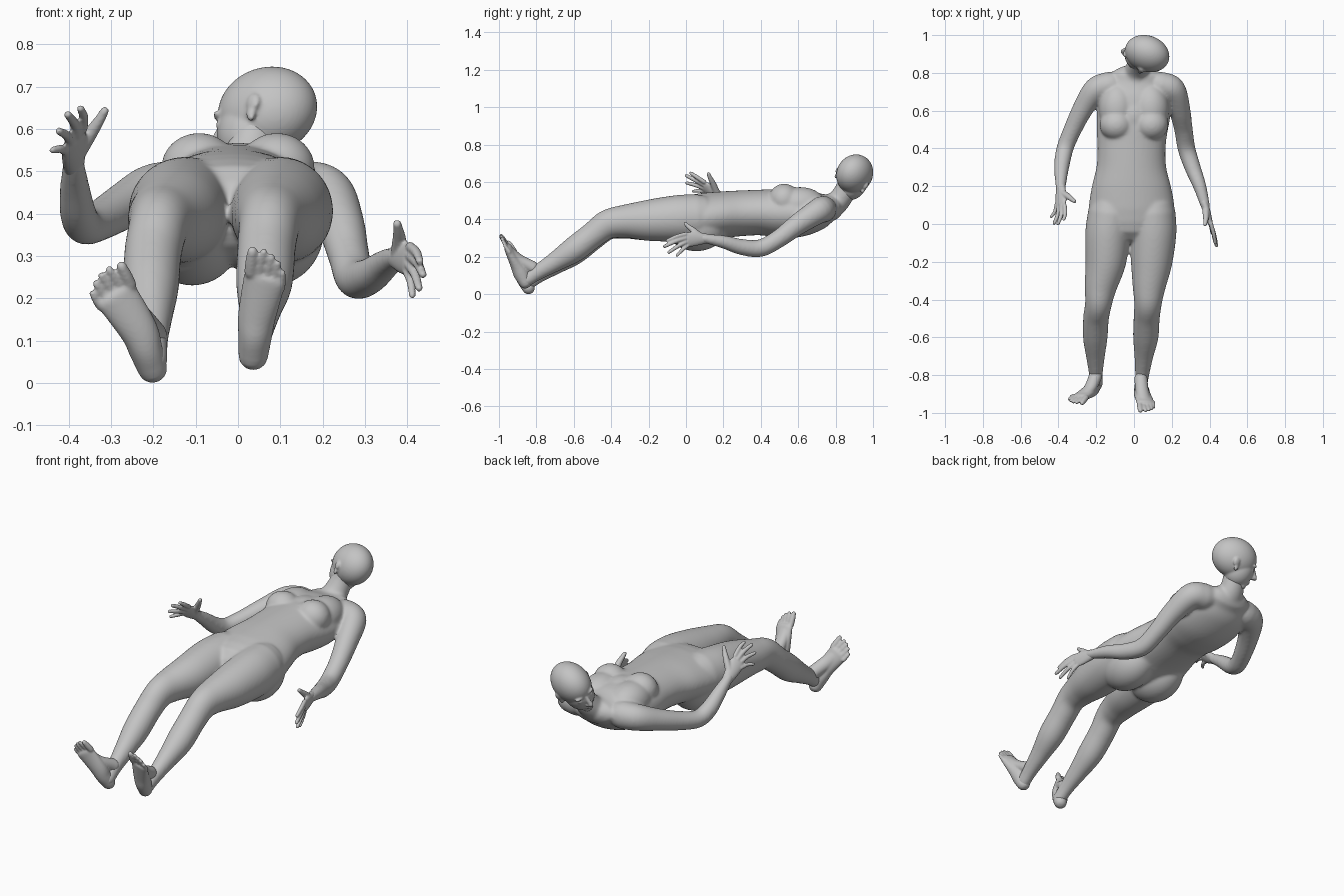
import bpy, bmesh, math
from mathutils import Vector, Matrix

if "Cube" in bpy.data.objects:
    bpy.data.objects.remove(bpy.data.objects["Cube"], do_unlink=True)

grey = bpy.data.materials.new("plain grey")
grey.use_nodes = True
grey.diffuse_color = (0.55, 0.55, 0.55, 1)
grey.node_tree.nodes["Principled BSDF"].inputs["Base Color"].default_value = (0.55, 0.55, 0.55, 1)

bm = bmesh.new()
SIDES = 40


def smooth_path(keys, steps=6):
    """Catmull-Rom through keys of (x, y, z, half width, half height)."""
    k = [Vector(p) for p in keys]
    k = [k[0] * 2 - k[1]] + k + [k[-1] * 2 - k[-2]]
    out = []
    for i in range(1, len(k) - 2):
        a, b, c, d = k[i - 1:i + 3]
        for s in range(steps):
            t = s / steps
            out.append((b * 2 + (c - a) * t + (a * 2 - b * 5 + c * 4 - d) * t * t
                        + (b * 3 - a - c * 3 + d) * t ** 3) * 0.5)
    return out + [k[-2]]


def loft(keys, across=(1, 0, 0)):
    """Closed tube of elliptical rings with rounded ends."""
    keys = [tuple(p) + (p[3],) if len(p) == 4 else tuple(p) for p in keys]
    path = smooth_path(keys)
    pos = [Vector(p[:3]) for p in path]
    n = len(path)
    rings = []
    for i, p in enumerate(path):
        t = (pos[min(i + 1, n - 1)] - pos[max(i - 1, 0)]).normalized()
        rings.append((pos[i], t, p[3], p[4]))

    def cap(ring, sign, stops):
        c, t, w, h = ring
        return [(c + t * sign * min(w, h) * s, t, w * math.sqrt(1 - s * s),
                 h * math.sqrt(1 - s * s)) for s in stops]

    rings = cap(rings[0], -1, (0.95, 0.8, 0.45)) + rings + cap(rings[-1], 1, (0.45, 0.8, 0.95))
    loops = []
    for c, t, w, h in rings:
        side = Vector(across)
        side = (side - t * side.dot(t)).normalized()
        up = side.cross(t)
        loops.append([bm.verts.new(c + side * w * math.cos(a) + up * h * math.sin(a))
                      for a in (2 * math.pi * j / SIDES for j in range(SIDES))])
    faces = [bm.faces.new(loops[0]), bm.faces.new(loops[-1])]
    for a, b in zip(loops, loops[1:]):
        for j in range(SIDES):
            m = (j + 1) % SIDES
            faces.append(bm.faces.new((a[j], a[m], b[m], b[j])))
    bmesh.ops.recalc_face_normals(bm, faces=faces)


def ball(centre, radii, frame=Matrix.Identity(4)):
    m = frame @ Matrix.Translation(centre) @ Matrix.Diagonal((*radii, 1))
    bmesh.ops.create_uvsphere(bm, u_segments=48, v_segments=32, radius=1, matrix=m)


def digits(first, last, tips, radius, bend):
    """Fingers or toes spread evenly between two knuckles."""
    a, b, bend = Vector(first), Vector(last), Vector(bend)
    for i, tip in enumerate(tips):
        base = a.lerp(b, i / (len(tips) - 1))
        tip = Vector(tip)
        mid = (base + tip) / 2 + bend
        r = radius[i]
        loft([(*base, r * 1.1), (*mid, r * 1.05), (*tip, r * 0.85)], across=(0.6, 0.1, 0.7))


def fuse(name, voxel, iterations):
    """Turn the parts gathered so far into one smooth skin."""
    mesh = bpy.data.meshes.new(name)
    bm.to_mesh(mesh)
    bm.clear()
    mesh.materials.append(grey)
    obj = bpy.data.objects.new(name, mesh)
    bpy.context.collection.objects.link(obj)
    remesh = obj.modifiers.new("fuse", 'REMESH')
    remesh.mode = 'VOXEL'
    remesh.voxel_size = voxel
    remesh.use_smooth_shade = True
    soften = obj.modifiers.new("soften", 'SMOOTH')
    soften.factor = 0.5
    soften.iterations = iterations


# Torso from crotch to collar, then neck
loft([(-0.013, 0.02, 0.405, 0.225, 0.125),
      (-0.013, 0.10, 0.41, 0.226, 0.132), (-0.014, 0.20, 0.425, 0.209, 0.125),
      (-0.014, 0.30, 0.433, 0.185, 0.122), (-0.013, 0.40, 0.437, 0.18, 0.122),
      (-0.01, 0.50, 0.433, 0.188, 0.13), (0, 0.60, 0.433, 0.194, 0.128),
      (0.01, 0.70, 0.445, 0.18, 0.106), (0.015, 0.77, 0.462, 0.14, 0.072)])
loft([(0.01, 0.72, 0.45, 0.10, 0.08), (0.015, 0.80, 0.485, 0.072, 0.064),
      (0.03, 0.85, 0.55, 0.058), (0.05, 0.885, 0.63, 0.057)])
ball((0, 0.57, 0.48), (0.10, 0.12, 0.088))
for s in (-1, 1):
    # Breasts, upper chest and buttocks
    ball((s * 0.092, 0.525, 0.507), (0.09, 0.083, 0.084))
    ball((s * 0.088, 0.61, 0.48), (0.098, 0.135, 0.093))
    ball((-0.013 + s * 0.095, 0.055, 0.365), (0.122, 0.165, 0.135))

# Legs
loft([(-0.123, 0.06, 0.41, 0.12, 0.125), (-0.138, -0.05, 0.405, 0.12, 0.124),
      (-0.15, -0.2, 0.395, 0.108, 0.11), (-0.176, -0.33, 0.385, 0.086, 0.088),
      (-0.188, -0.42, 0.368, 0.071, 0.078), (-0.201, -0.5, 0.305, 0.068, 0.07),
      (-0.205, -0.6, 0.225, 0.065, 0.069), (-0.204, -0.7, 0.158, 0.05, 0.053),
      (-0.202, -0.79, 0.10, 0.037, 0.041), (-0.20, -0.85, 0.055, 0.034, 0.036)])
loft([(0.10, 0.06, 0.41, 0.12, 0.125), (0.103, -0.05, 0.405, 0.121, 0.124),
      (0.093, -0.2, 0.395, 0.11, 0.11), (0.08, -0.33, 0.39, 0.088, 0.088),
      (0.074, -0.42, 0.373, 0.073, 0.078), (0.067, -0.5, 0.315, 0.069, 0.07),
      (0.062, -0.6, 0.238, 0.067, 0.069), (0.052, -0.7, 0.173, 0.05, 0.053),
      (0.043, -0.8, 0.112, 0.037, 0.041), (0.037, -0.86, 0.07, 0.033, 0.036)])

# Arms
loft([(-0.13, 0.735, 0.455, 0.072), (-0.20, 0.71, 0.45, 0.068), (-0.265, 0.62, 0.42, 0.056),
      (-0.325, 0.50, 0.385, 0.048), (-0.362, 0.41, 0.372, 0.045), (-0.378, 0.34, 0.402, 0.043),
      (-0.386, 0.26, 0.465, 0.035), (-0.388, 0.19, 0.515, 0.026),
      (-0.388, 0.165, 0.532, 0.024, 0.016)], across=(0.8, 0, 0.6))
loft([(0.14, 0.735, 0.455, 0.072), (0.205, 0.71, 0.445, 0.068), (0.242, 0.6, 0.375, 0.057),
      (0.262, 0.5, 0.30, 0.049), (0.278, 0.40, 0.247, 0.047), (0.31, 0.30, 0.252, 0.043),
      (0.348, 0.2, 0.28, 0.035), (0.376, 0.1, 0.298, 0.025),
      (0.384, 0.072, 0.298, 0.024, 0.016)], across=(0.2, 0, 1))
fuse("body", 0.007, 16)

# Feet: heel, instep and ball, then toes from big to small
for heel, mid, ball_of_foot, across in (
        ((-0.202, -0.842, 0.034), (-0.235, -0.885, 0.125), (-0.287, -0.918, 0.205), (0.7, 0, 0.6)),
        ((0.036, -0.86, 0.064), (0.045, -0.905, 0.16), (0.063, -0.95, 0.245), (0.9, 0, -0.45))):
    loft([(*heel, 0.035, 0.034), (*Vector(heel).lerp(Vector(mid), 0.5), 0.04, 0.041),
          (*mid, 0.045, 0.035), (*ball_of_foot, 0.051, 0.021)], across)
    loft([(*(Vector(heel) + Vector((0, 0.04, 0.078))), 0.035),
          (*(Vector(mid) + Vector((0, 0.012, 0.025))), 0.035, 0.029),
          (*ball_of_foot, 0.035, 0.018)], across)
TOES = (0.014, 0.0105, 0.0105, 0.01, 0.0095)
digits((-0.255, -0.92, 0.232), (-0.325, -0.91, 0.18),
       [(-0.275, -0.948, 0.276), (-0.304, -0.946, 0.268), (-0.322, -0.942, 0.253),
        (-0.336, -0.936, 0.235), (-0.344, -0.928, 0.211)], TOES, (0, 0, 0))
digits((0.03, -0.958, 0.262), (0.102, -0.945, 0.225),
       [(0.034, -0.988, 0.311), (0.061, -0.988, 0.309), (0.079, -0.984, 0.297),
        (0.094, -0.979, 0.282), (0.105, -0.97, 0.26)], TOES, (0, 0, 0))
fuse("feet", 0.005, 4)

# Hands: palm, four fingers from index to little, thumb
FINGERS = (0.0105, 0.011, 0.0105, 0.0095)
loft([(-0.388, 0.205, 0.505, 0.025, 0.022), (-0.387, 0.145, 0.545, 0.037, 0.019),
      (-0.387, 0.105, 0.573, 0.038, 0.014)], across=(0.6, 0, 0.75))
digits((-0.367, 0.098, 0.60), (-0.41, 0.105, 0.548),
       [(-0.372, 0.025, 0.648), (-0.402, 0.002, 0.634), (-0.423, 0.004, 0.595),
        (-0.438, 0.038, 0.55)], FINGERS, (0.005, -0.006, 0.004))
loft([(-0.38, 0.165, 0.54, 0.019), (-0.348, 0.145, 0.59, 0.016),
      (-0.328, 0.13, 0.62, 0.0125), (-0.315, 0.12, 0.643, 0.01)], across=(1, 0, 1))
loft([(0.37, 0.115, 0.298, 0.025, 0.022), (0.39, 0.05, 0.296, 0.038, 0.018),
      (0.402, 0.01, 0.293, 0.039, 0.014)], across=(0.1, 0, 1))
digits((0.407, 0.0, 0.322), (0.398, 0.015, 0.265),
       [(0.43, -0.1, 0.287), (0.437, -0.114, 0.256), (0.428, -0.092, 0.224),
        (0.412, -0.048, 0.207)], FINGERS, (0.003, 0, 0.004))
loft([(0.38, 0.075, 0.31, 0.019), (0.381, 0.04, 0.34, 0.016),
      (0.379, 0.015, 0.36, 0.0125), (0.376, -0.003, 0.376, 0.01)], across=(1, 0, 0))
fuse("hands", 0.0045, 3)

# Head, turned to its right and rolled: local axes are side, front, up
front = Vector((-0.9, 0.3, -0.2)).normalized()
up = Vector((0.22, 0.4, 0.88))
up = (up - front * up.dot(front)).normalized()
side = front.cross(up)
head = Matrix.Translation((0.067, 0.903, 0.643)) @ Matrix((side, front, up)).transposed().to_4x4()
ball((0, -0.003, 0), (0.092, 0.121, 0.106), head)            # skull
ball((0, 0.042, -0.05), (0.074, 0.079, 0.092), head)         # face
loft([(*(head @ Vector(p)), w, h) for p, w, h in (
    ((0, 0.03, -0.06), 0.07, 0.06), ((0, 0.062, -0.1), 0.056, 0.044),
    ((0, 0.083, -0.122), 0.032, 0.025))], across=side)       # jaw and chin
ball((0, 0.108, -0.094), (0.025, 0.013, 0.007), head)        # upper lip
ball((0, 0.107, -0.106), (0.021, 0.012, 0.007), head)        # lower lip
loft([(*(head @ Vector(p)), r) for p, r in (
    ((0, 0.111, -0.015), 0.009), ((0, 0.126, -0.042), 0.011), ((0, 0.137, -0.064), 0.013))],
    across=side)                                             # nose
for s in (-1, 1):
    ball((s * 0.03, 0.106, -0.008), (0.028, 0.014, 0.009), head)   # brow
    ball((s * 0.032, 0.105, -0.032), (0.015, 0.011, 0.009), head)  # eye
    ball((s * 0.012, 0.124, -0.069), (0.009, 0.012, 0.008), head)  # nostril
    tilt = head @ Matrix.Translation((s * 0.088, 0.004, -0.035)) @ Matrix.Rotation(s * 0.35, 4, 'Z')
    ball((0, -0.006, 0.01), (0.011, 0.02, 0.024), tilt)          # ear
    ball((0, 0.002, -0.018), (0.009, 0.012, 0.02), tilt)         # ear lobe
fuse("head", 0.005, 5)
bm.free()
